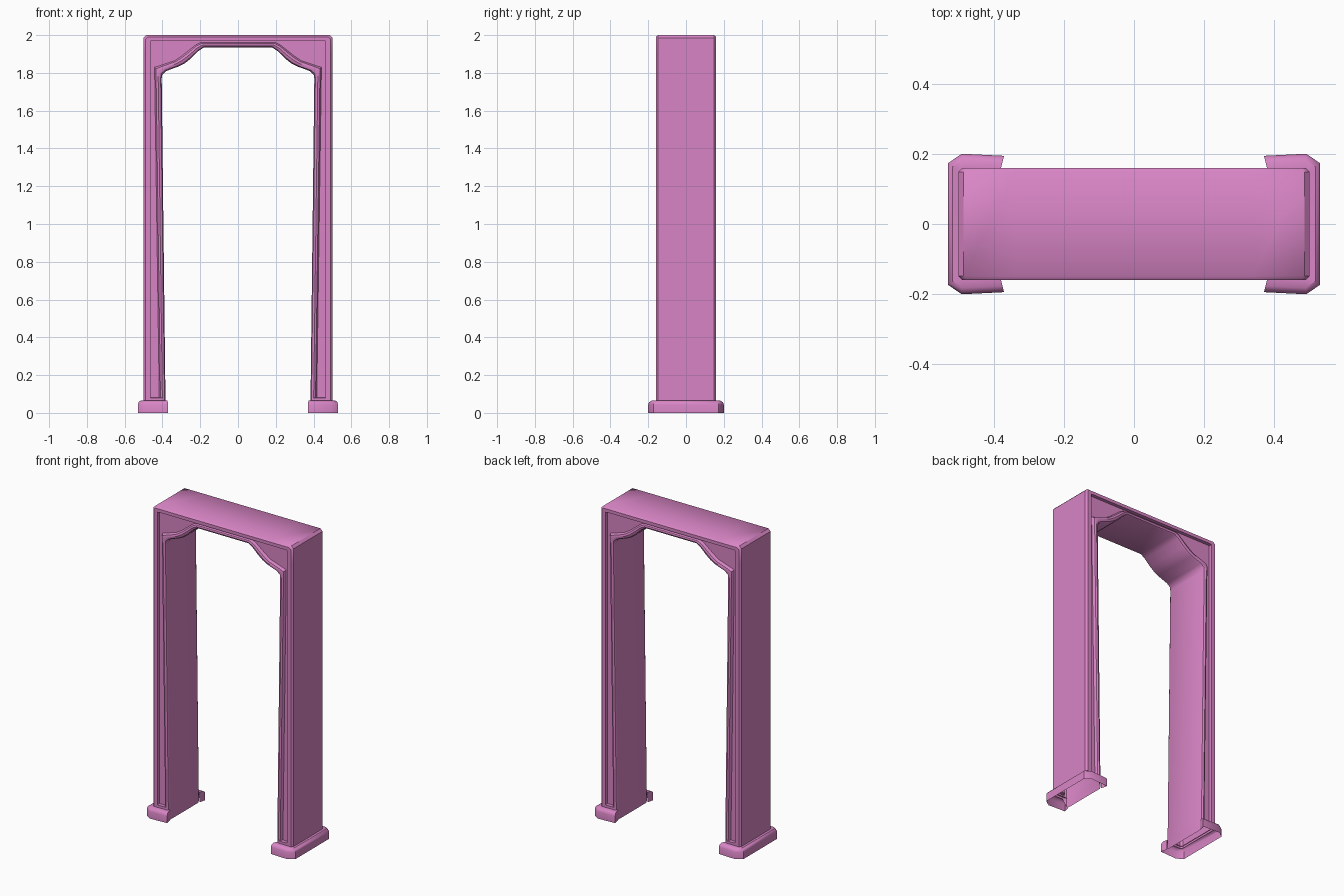
import bpy
import bmesh
from mathutils import Vector

cube = bpy.data.objects.get("Cube")
if cube:
    bpy.data.objects.remove(cube, do_unlink=True)

pink = bpy.data.materials.new("orchid_pink")
pink.use_nodes = True
pink.diffuse_color = (0.69, 0.235, 0.56, 1)
pink.node_tree.nodes["Principled BSDF"].inputs["Base Color"].default_value = pink.diffuse_color


def loft(name, rows, closed, cap=False):
    """Skin quads between successive rows of points."""
    bm = bmesh.new()
    grid = [[bm.verts.new(p) for p in row] for row in rows]
    n = len(rows[0])
    for a, b in zip(grid, grid[1:]):
        for i in range(n if closed else n - 1):
            j = (i + 1) % n
            bm.faces.new((a[i], a[j], b[j], b[i]))
    if cap:
        bm.faces.new(grid[0])
        bm.faces.new(grid[-1])
    bmesh.ops.remove_doubles(bm, verts=bm.verts, dist=0.0003)
    bmesh.ops.recalc_face_normals(bm, faces=bm.faces)
    mesh = bpy.data.meshes.new(name)
    bm.to_mesh(mesh)
    bm.free()
    mesh.materials.append(pink)
    obj = bpy.data.objects.new(name, mesh)
    bpy.context.collection.objects.link(obj)
    bpy.ops.object.select_all(action='DESELECT')
    obj.select_set(True)
    bpy.context.view_layer.objects.active = obj
    bpy.ops.object.shade_smooth_by_angle(angle=0.65)
    return obj


DEPTH, RECESS, SOFT = 0.16, 0.022, 0.012

# Stations along one half of the arch:
# outer edge, panel outer edge, panel inner edge, opening edge, panel depth
half = [
    ((0.5, 0.05), (0.463, 0.05), (0.417, 0.05), (0.383, 0.0), 0),
    ((0.5, 0.08), (0.463, 0.08), (0.417, 0.08), (0.384, 0.08), 0),
    ((0.5, 0.08), (0.463, 0.081), (0.417, 0.081), (0.384, 0.081), RECESS),
    ((0.5, 1.77), (0.463, 1.78), (0.441, 1.78), (0.404, 1.77), RECESS),
    ((0.5, 1.83), (0.463, 1.84), (0.441, 1.83), (0.401, 1.79), RECESS),
    ((0.5, 1.90), (0.463, 1.91), (0.415, 1.838), (0.38, 1.81), RECESS),
    ((0.5, 1.985), (0.463, 1.968), (0.335, 1.865), (0.312, 1.835), RECESS),
    ((0.485, 2.0), (0.455, 1.97), (0.30, 1.888), (0.28, 1.852), RECESS),
    ((0.34, 2.0), (0.34, 1.97), (0.262, 1.918), (0.25, 1.876), RECESS),
    ((0.26, 2.0), (0.26, 1.97), (0.225, 1.947), (0.21, 1.915), RECESS),
    ((0.19, 2.0), (0.19, 1.97), (0.195, 1.962), (0.18, 1.935), RECESS),
]


def section(station, side):
    """Closed ring: rounded rim, sunken panel, rounded moulding, both faces."""
    o, p, q, inner, sink = station
    o, p, q, inner = (Vector(v) for v in (o, p, q, inner))
    lip = o + (p - o) * 0.3
    front = [(o, DEPTH - SOFT), (lip, DEPTH), (p, DEPTH), (p, DEPTH - sink),
             (q, DEPTH - sink), (q.lerp(inner, 0.2), DEPTH - sink * 0.2),
             (q.lerp(inner, 0.5), DEPTH), (q.lerp(inner, 0.85), DEPTH - 0.005),
             (inner, DEPTH - 0.016)]
    ring = [(v.x * side, -y, v.y) for v, y in front]
    return ring + [(x, -y, z) for x, y, z in reversed(ring)]


# Arch shell with framed panels on front and back, open under the legs
rows = [section(s, 1) for s in half] + [section(s, -1) for s in reversed(half)]
loft("arch_frame", rows, closed=True)

# Wrap-around skirt at the foot of each leg, open toward the passage
plan = [((0.37, 0.194), (0.381, 0.15)), ((0.49, 0.2), (0.488, 0.155)),
        ((0.53, 0.173), (0.496, 0.148))]
plan += [((ox, -oy), (ix, -iy)) for (ox, oy), (ix, iy) in reversed(plan)]
levels = [(0, 0), (0, 0.045), (0.12, 0.057), (0.4, 0.065), (1, 0.064)]

for name, side in (("left_foot", 1), ("right_foot", -1)):
    rows = []
    for outer, inner in plan:
        pts = [(Vector(outer).lerp(Vector(inner), t), z) for t, z in levels]
        rows.append([(v.x * side, v.y, z) for v, z in pts])
    foot = loft(name, rows, closed=False)

    # End faces beside the passage
    bm = bmesh.new()
    bm.from_mesh(foot.data)
    for row in (rows[0], rows[-1]):
        base = (row[-1][0], row[-1][1], 0)
        bm.faces.new([bm.verts.new(p) for p in row + [base]])
    bmesh.ops.remove_doubles(bm, verts=bm.verts, dist=0.0003)
    bmesh.ops.recalc_face_normals(bm, faces=bm.faces)
    bm.to_mesh(foot.data)
    bm.free()
    bpy.ops.object.shade_smooth_by_angle(angle=0.65)
